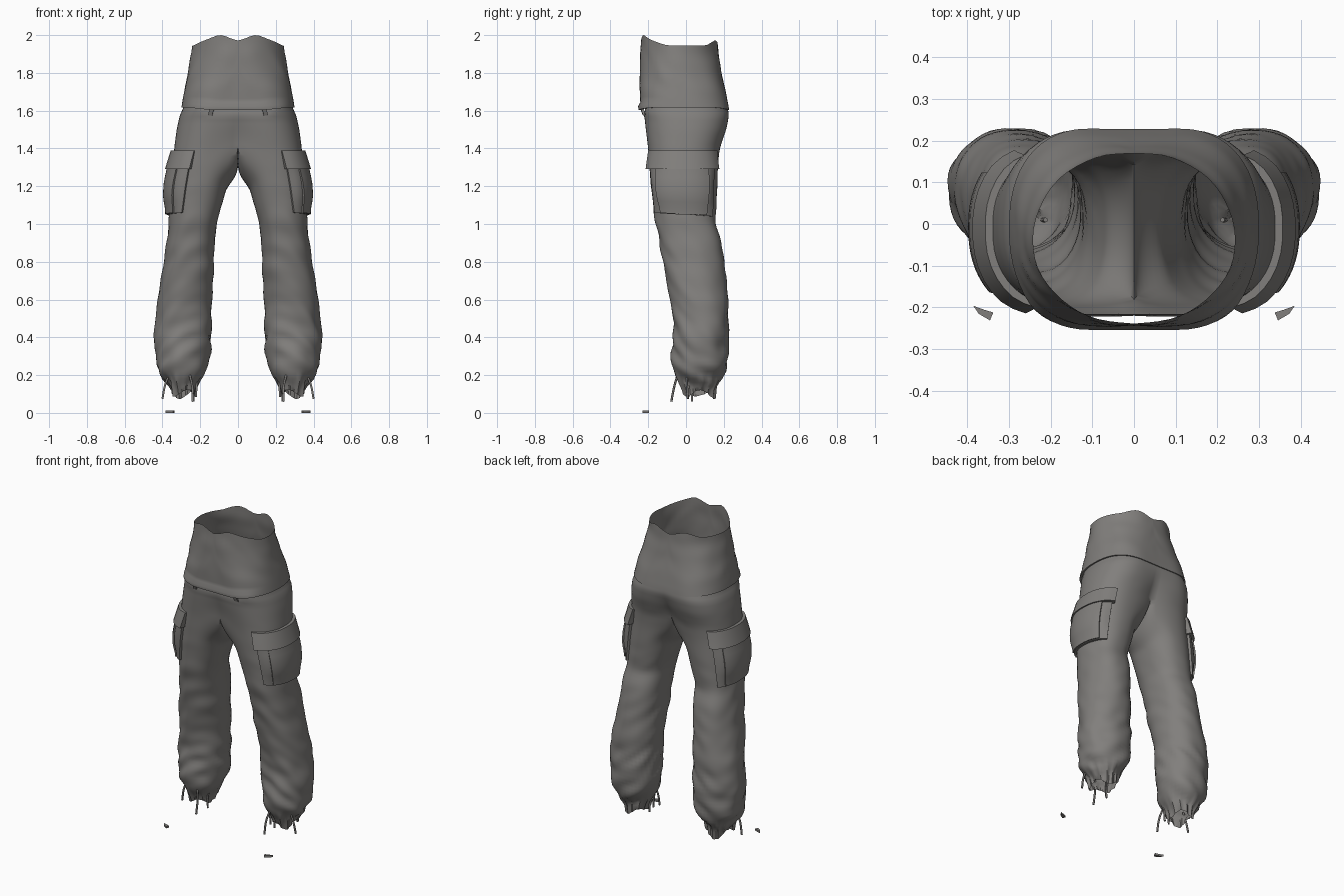
import bpy, bmesh, math
from mathutils import Vector, noise

if "Cube" in bpy.data.objects:
    bpy.data.objects.remove(bpy.data.objects["Cube"])

# One cloth colour
cloth = bpy.data.materials.new("grey_cloth")
cloth.diffuse_color = (0.22, 0.212, 0.203, 1)
cloth.use_nodes = True
cloth.node_tree.nodes["Principled BSDF"].inputs["Base Color"].default_value = cloth.diffuse_color

# Silhouette: z, outer x, inner x, front y, back y, section centre x
PROFILE = [
    (2.00, .236, 0, -.236, .165, .01), (1.90, .245, 0, -.241, .172, .015),
    (1.80, .265, 0, -.243, .187, .04), (1.70, .285, 0, -.243, .210, .08),
    (1.60, .302, 0, -.240, .229, .11), (1.57, .310, 0, -.220, .226, .12),
    (1.50, .325, 0, -.212, .213, .13), (1.40, .338, 0, -.200, .178, .15),
    (1.32, .345, .01, -.195, .170, .17), (1.20, .355, .058, -.185, .165, .20),
    (1.00, .366, .113, -.160, .156, .24), (.92, .376, .12, -.142, .185, .25),
    (.80, .390, .127, -.122, .203, .26), (.60, .428, .137, -.083, .225, .28),
    (.45, .442, .142, -.063, .226, .29), (.33, .440, .142, -.072, .229, .29),
    (.25, .430, .152, -.072, .216, .29), (.20, .408, .172, -.060, .195, .29),
    (.155, .370, .208, -.032, .165, .29), (.09, .350, .230, -.01, .150, .29)]


def lookup(z):
    z = max(.09, min(2.0, z))
    for a, b in zip(PROFILE, PROFILE[1:]):
        if z >= b[0]:
            t = (a[0] - z) / (a[0] - b[0])
            return [p + (q - p) * t for p, q in zip(a[1:], b[1:])]
    return list(PROFILE[-1][1:])


def section(z):
    rows = [lookup(z + d) for d in (-.015, 0, .015)]
    return [sum(v) / 3 for v in zip(*rows)]


def smooth(t):
    t = max(0, min(1, t))
    return t * t * (3 - 2 * t)


def ellipse(theta, z):
    """Rounded cross-section of one leg, theta = -90 at the front, 0 outside."""
    o, i, f, b, c = section(z)
    cs, sn = math.cos(math.radians(theta)), math.sin(math.radians(theta))
    e = 2 / (2.3 - .25 * smooth((z - 1.7) / .2) - .2 * smooth((.9 - z) / .3))
    r = (o - c) if cs > 0 else (c - i)
    x = c + math.copysign(abs(cs) ** e, cs) * r
    y = (f + b) / 2 + math.copysign(abs(sn) ** e, sn) * (b - f) / 2
    return Vector((x, y, z))


# Loop layout: front quarter, outside, back quarter, crotch seam
K, OUT, SEAM = 5, 28, 10
L = 2 * K + SEAM
OPEN = 2 * K + OUT + 1
THETA = ([-90 - 180 * (K - i) / L for i in range(K)]
         + [-90 + 180 * i / OUT for i in range(OUT + 1)]
         + [90 + 180 * i / L for i in range(1, K + SEAM)])
CROTCH = 1.42


def torso_point(i, z):
    o, inn, f, b, c = section(z)
    groove = smooth((1.62 - z) / .2)
    if i < K:
        t = (K - i) / K
        return Vector((c * (1 - t), f + .02 * groove * t * t, z))
    if i <= K + OUT:
        return ellipse(THETA[i], z)
    if i < OPEN:
        t = (i - K - OUT) / K
        return Vector((c * (1 - t), b - .035 * groove * t * t, z))
    s = (i - OPEN + 1) / SEAM
    return Vector((0, (b - .035) * (1 - s) + (f + .02) * s, z))


def leg_point(i, z):
    sag = 0
    if i >= OPEN:
        sag = .10 * math.sin(math.pi * (i - OPEN + 1) / SEAM) ** .8
    low = z - sag * max(0, min(1, (z - 1.0) / .42))
    p = torso_point(i, z)
    p.z = low
    return p.lerp(ellipse(THETA[i], low), smooth((CROTCH - z) / .2))


def folds(p, theta):
    """Cloth wrinkles, and gathers at the ankle."""
    c = section(p.z)[4]
    d = Vector((p.x - c, p.y - .03, 0))
    d.normalize()
    amp = .005 + .008 * smooth((.7 - p.z) / .4) - .006 * smooth((p.z - 1.0) / .2) \
        + .005 * smooth((p.z - 1.6) / .15)
    n = noise.noise(Vector((p.x * 8, p.y * 8 + 3, p.z * 14 + p.y * 9 + p.x * 6)))
    k = amp * n * 1.4
    k += .005 * math.sin(math.radians(theta) * 14) * smooth((.22 - p.z) / .06)
    q = p + d * k * min(1, p.x / .06)
    q.x = max(0, q.x)
    return q


def finish(name, bm):
    bmesh.ops.recalc_face_normals(bm, faces=bm.faces)
    me = bpy.data.meshes.new(name)
    bm.to_mesh(me)
    bm.free()
    ob = bpy.data.objects.new(name, me)
    bpy.context.collection.objects.link(ob)
    me.materials.append(cloth)
    m = ob.modifiers.new("mirror", 'MIRROR')
    m.merge_threshold = .0015
    bpy.ops.object.select_all(action='DESELECT')
    ob.select_set(True)
    bpy.context.view_layer.objects.active = ob
    bpy.ops.object.shade_smooth_by_angle(angle=math.radians(45))
    return ob


def bridge(bm, a, b, closed=False):
    n = min(len(a), len(b))
    for i in range(n if closed else n - 1):
        j = (i + 1) % n
        bm.faces.new((a[i], a[j], b[j], b[i]))


# Trousers: hips then legs down to the ragged hem
bm = bmesh.new()
prev = None
for k in range(11):
    z = 1.63 - .02 * k
    s = 1 - .03 * smooth((z - 1.57) / .05)
    row = []
    for i in range(OPEN):
        p = folds(torso_point(i, z), THETA[i])
        y = max(p.y, -.222) if z > 1.56 else p.y
        row.append(bm.verts.new((p.x * s, y * s, z)))
    if prev:
        bridge(bm, prev, row)
    prev = row
for k, z in enumerate([CROTCH - .02 * k for k in range(65)] + [.12, .105]):
    ring = []
    for i, th in enumerate(THETA):
        p = folds(leg_point(i, z), th)
        if z < .11:
            p.z += .018 * math.sin(math.radians(th) * 3 + 1) - .15 * max(0, p.y - .06)
        ring.append(bm.verts.new(p))
    if k == 0:
        bridge(bm, prev, ring[:OPEN])
    else:
        bridge(bm, prev, ring, closed=True)
    prev = ring
finish("trousers", bm)

# Waist wrap: upper shell with a wavy top edge and a turned-in lower lip
bm = bmesh.new()
prev = None
for k in range(-1, 19):
    f = max(0, k) / 18
    row = []
    for i in range(OPEN):
        p0 = torso_point(i, 1.9)
        front = smooth((-p0.y - .08) / .12)
        top = 1.945 + front * (.025 + .03 * math.exp(-((p0.x - .1) / .06) ** 2)) \
            + .03 * smooth((p0.y - .1) / .07) * smooth(p0.x / .12)
        base = 1.603 + .015 * smooth(p0.x / .25)
        z = base + (top - base) * f
        p = folds(torso_point(i, z), THETA[i])
        if f < .06:
            p.y = min(p.y, p.y - .012 * smooth((-p.y - .1) / .1))
        s = .96 if k < 0 else 1.003
        row.append(bm.verts.new((p.x * s, p.y * s, z)))
    if prev:
        bridge(bm, prev, row)
    prev = row
finish("waist_wrap", bm)


def patch(name, t0, t1, z0, z1, offset, nu=14, nv=8, sink=-.012, slope=0):
    """Raised cloth panel that follows the thigh, with its border sunk in."""
    bm = bmesh.new()
    us = [0, 0] + [i / nu for i in range(1, nu)] + [1, 1]
    vs = [0, 0] + [i / nv for i in range(1, nv)] + [1, 1]
    prev = None
    for b, v in enumerate(vs):
        row = []
        for a, u in enumerate(us):
            th = t0 + (t1 - t0) * u
            z = z0 + (z1 - z0) * v + slope * (1 - u) * (1 - v)
            p = ellipse(th, z)
            t = ellipse(th + .5, z) - ellipse(th - .5, z)
            n = Vector((t.y, -t.x, 0)).normalized()
            edge = a in (0, len(us) - 1) or b in (0, len(vs) - 1)
            row.append(bm.verts.new(p + n * (sink if edge else offset(u, v))))
        if prev:
            bridge(bm, prev, row)
        prev = row
    return finish(name, bm)


# Cargo pockets: bellows body, raised face and flap
def belly(v):
    return smooth(v * 2.4) - .55 * smooth((v - .6) / .4)


patch("pocket_body", -65, 55, 1.04, 1.32,
      lambda u, v: .014 + .016 * belly(v) * smooth(min(u, 1 - u) * 8), slope=.02)
patch("pocket_face", -44, 37, 1.047, 1.31,
      lambda u, v: .022 + .018 * belly(v), slope=.012)
patch("pocket_flap", -69, 60, 1.29, 1.39,
      lambda u, v: .040 - .022 * v - .006 * smooth(1 - min(u, 1 - u) * 8), nv=4)

# Small front tabs below the wrap
patch("belt_tab", -86, -80, 1.575, 1.61, lambda u, v: .003, 2, 2)


# Ankle drawstrings
def cord(name, pts):
    cu = bpy.data.curves.new(name, 'CURVE')
    cu.dimensions = '3D'
    cu.bevel_depth = .006
    cu.bevel_resolution = 1
    cu.use_fill_caps = True
    sp = cu.splines.new('BEZIER')
    sp.bezier_points.add(len(pts) - 1)
    for bp, p in zip(sp.bezier_points, pts):
        bp.co = p
        bp.handle_left_type = bp.handle_right_type = 'AUTO'
    ob = bpy.data.objects.new(name, cu)
    bpy.context.collection.objects.link(ob)
    cu.materials.append(cloth)


for s in (-1, 1):
    for pts in [((.365, .005, .20), (.385, .005, .15), (.400, .01, .075)),
                ((.255, -.045, .20), (.242, -.062, .14), (.240, -.078, .06)),
                ((.212, .01, .20), (.220, .01, .13), (.222, .012, .085)),
                ((.235, .03, .19), (.235, .03, .13), (.235, .032, .06))]:
        cord("drawstring", [(s * p[0], p[1], p[2]) for p in pts])

# Loose cloth scraps lying on the floor
bm = bmesh.new()
outline = [(.337, -.212), (.36, -.205), (.385, -.196), (.372, -.215), (.345, -.231)]
low = [bm.verts.new((x, y, 0)) for x, y in outline]
top = [bm.verts.new((x, y, .012)) for x, y in outline]
bm.faces.new(low)
bm.faces.new(top)
bridge(bm, low, top, closed=True)
finish("cloth_scrap", bm)
